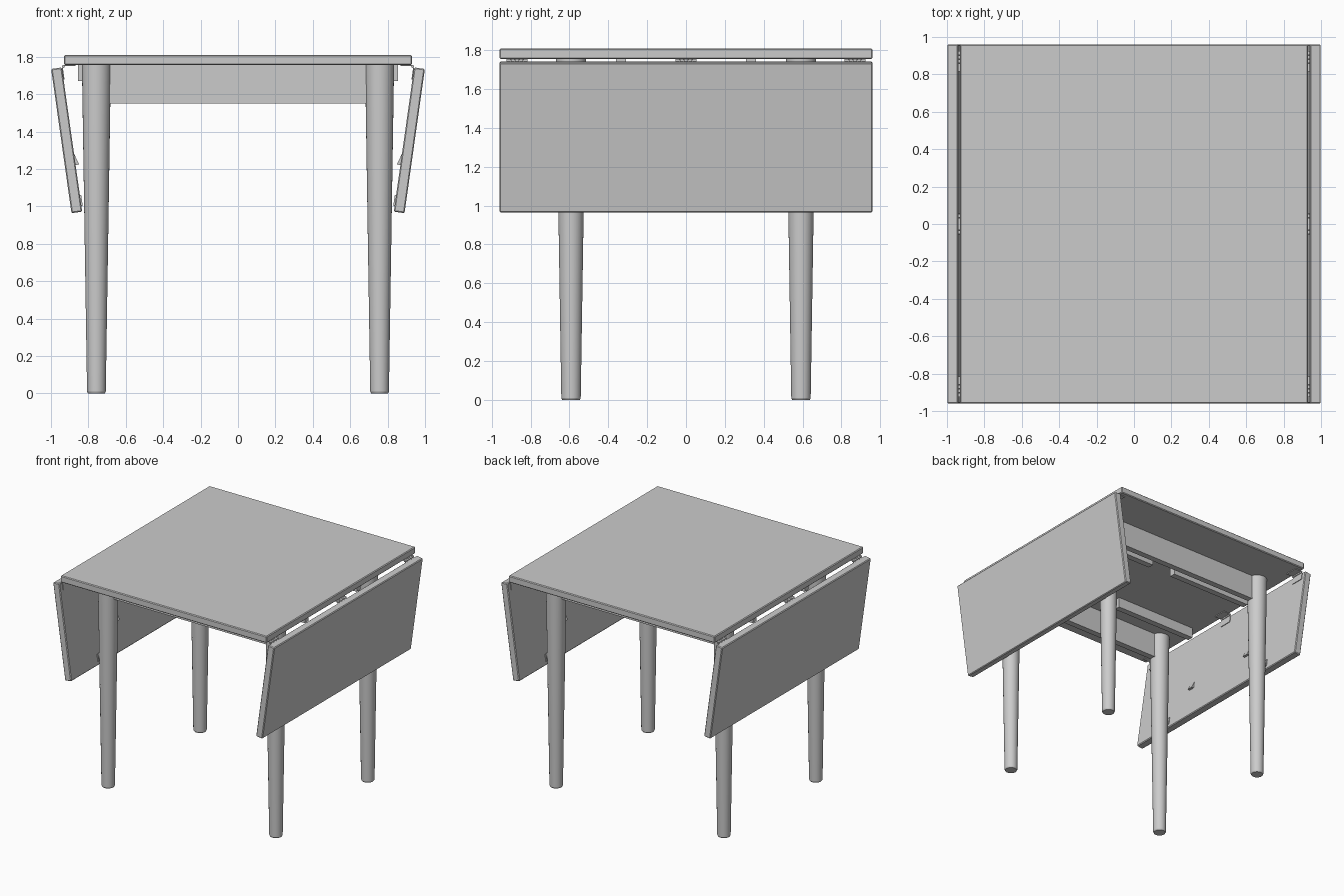
import bpy, math
from mathutils import Matrix, Vector

if "Cube" in bpy.data.objects:
    bpy.data.objects.remove(bpy.data.objects["Cube"])

grey = bpy.data.materials.new("plain grey")
grey.diffuse_color = (0.6, 0.6, 0.6, 1)
grey.use_nodes = True
grey.node_tree.nodes["Principled BSDF"].inputs["Base Color"].default_value = grey.diffuse_color

LEAF_CENTRE = Vector((0.916, 0, 1.353))
LEAF_TILT = 0.140
LEAF_T, LEAF_H = 0.058, 0.779


def finish(name, bevel=0.0):
    ob = bpy.context.object
    ob.name = name
    ob.data.materials.append(grey)
    if bevel:
        m = ob.modifiers.new("edge", 'BEVEL')
        m.width, m.segments = bevel, 1
    return ob


def box(name, centre, size, bevel=0.0, tilt=0.0):
    bpy.ops.mesh.primitive_cube_add(size=1)
    ob = finish(name, bevel)
    ob.data.transform(Matrix.Diagonal((*size, 1)))
    ob.location = centre
    ob.rotation_euler.y = tilt
    return ob


def rod(name, centre, r, length, axis='Z', r_top=None, sides=32):
    bpy.ops.mesh.primitive_cone_add(vertices=sides, radius1=r,
                                    radius2=r if r_top is None else r_top,
                                    depth=length, location=centre)
    ob = finish(name)
    if axis == 'Y':
        ob.data.transform(Matrix.Rotation(math.pi / 2, 4, 'X'))
    bpy.ops.object.shade_smooth_by_angle(angle=math.radians(40))
    return ob


def on_leaf(side, out, y, up):
    """Point in leaf space: out along its thickness, up along its height."""
    p = Matrix.Rotation(LEAF_TILT, 3, 'Y') @ Vector((out, y, up)) + LEAF_CENTRE
    return Vector((side * p.x, p.y, p.z))


# Fixed top
box("table_top", (0, 0, 1.7825), (1.86, 1.92, 0.055), 0.006)

# Tapered round legs with a small eased foot
for sx in (-1, 1):
    for sy in (-1, 1):
        x, y = sx * 0.757, sy * 0.592
        rod("leg", (x, y, 0.8825), 0.05, 1.745, r_top=0.0775)
        rod("leg_foot", (x, y, 0.005), 0.045, 0.01, r_top=0.05)

# Aprons across the front and back
for sy in (-1, 1):
    box("apron", (0, sy * 0.592, 1.6525), (1.40, 0.05, 0.205))

for sx in (-1, 1):
    tilt = sx * LEAF_TILT
    # Hanging leaf
    box("drop_leaf", on_leaf(sx, 0, 0, 0), (LEAF_T, 1.92, LEAF_H), 0.006, tilt)

    for sy in (-1, 1):
        # Sliding support bar under the top
        box("support_bar", (sx * 0.482, sy * 0.335, 1.7125), (0.746, 0.05, 0.085))

        # Wedge-shaped stop on the inner face of the leaf
        stop = box("leaf_stop", on_leaf(sx, -0.037, sy * 0.335, -0.105),
                   (0.022, 0.05, 0.065), 0, tilt)
        for v in stop.data.vertices:
            if v.co.z > 0 and v.co.x * sx < 0:
                v.co.x = sx * 0.009

        # Pad that rests against the leg
        box("leaf_pad", on_leaf(sx, -0.032, sy * 0.592, -0.33),
            (0.008, 0.04, 0.06), 0, tilt)

    # Hinges: two plates and a split knuckle
    for y in (-0.87, 0, 0.87):
        box("hinge_top_plate", (sx * 0.90, y, 1.752), (0.06, 0.11, 0.006))
        box("hinge_leaf_plate", on_leaf(sx, -0.031, y, 0.355),
            (0.006, 0.11, 0.06), 0, tilt)
        for k in range(5):
            rod("hinge_knuckle", (sx * 0.934, y + (k - 2) * 0.022, 1.747),
                0.008, 0.020, 'Y', sides=12)
